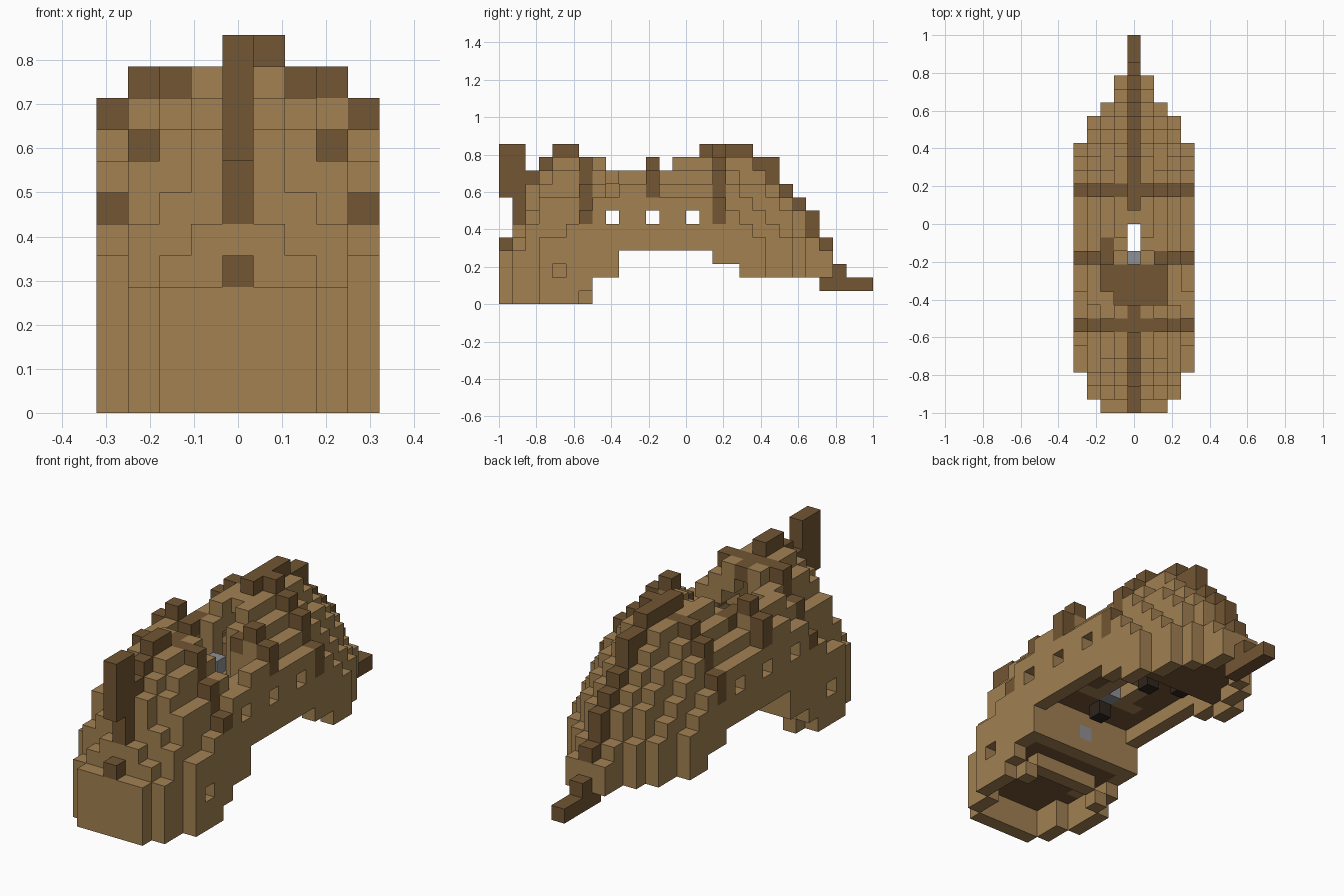
import bpy, bmesh
from mathutils import Vector

cube = bpy.data.objects.get("Cube")
if cube:
    bpy.data.objects.remove(cube, do_unlink=True)

UNIT = 1 / 14          # edge length of one block


def make_material(name, colour):
    mat = bpy.data.materials.new(name)
    mat.use_nodes = True
    mat.diffuse_color = (*colour, 1)
    bsdf = next(n for n in mat.node_tree.nodes if n.type == 'BSDF_PRINCIPLED')
    bsdf.inputs["Base Color"].default_value = (*colour, 1)
    bsdf.inputs["Roughness"].default_value = 0.9
    return mat


light_wood = make_material("light_wood", (0.36, 0.218, 0.084))
dark_wood = make_material("dark_wood", (0.17, 0.093, 0.033))
blackened_wood = make_material("blackened_wood", (0.03, 0.018, 0.012))
grey_metal = make_material("grey_metal", (0.27, 0.28, 0.30))

# Height profile along the length for each distance from the centre line:
# first station, then the heights in blocks
PROFILES = [
    (0, [5, 12, 10, 11, 12, 12, 11, 11, 0, 0, 0, 0, 0, 0, 11, 12, 12, 12, 12,
         11, 11, 9, 8, 7, 5, 3, 2, 2]),
    (0, [4, 6, 9, 10, 11, 11, 11, 11, 0, 0, 0, 6, 10, 11, 11, 11, 11, 11, 11,
         10, 9, 8, 7, 5, 4]),
    (0, [4, 5, 7, 9, 10, 10, 11, 10, 10, 0, 0, 10, 10, 10, 10, 10, 11, 10, 9,
         9, 8, 7, 5]),
    (1, [4, 6, 8, 8, 8, 9, 9, 10, 10, 10, 11, 9, 9, 9, 9, 10, 9, 8, 7, 6, 5]),
    (3, [5, 5, 6, 7, 8, 8, 9, 9, 10, 8, 8, 8, 8, 8, 7, 6, 5]),
]


def inside(i, j):
    if abs(i) > 4:
        return False
    start, heights = PROFILES[abs(i)]
    return start <= j < start + len(heights)


def top(i, j):
    if not inside(i, j) or (i, j) == (2, 8):
        return 0
    start, heights = PROFILES[abs(i)]
    height = heights[j - start]
    if (i, j) == (1, 16):
        return height + 1
    # One side of the cockpit opening is lower
    return height - 2 if i == 3 and 8 <= j <= 10 else height


def bottom(j):
    if j > 24:
        return 1
    return 0 if j < 7 else 2 if j < 9 else 4 if j < 16 else 3 if j < 18 else 2


def deck_level(j):
    return 2 if j < 8 else 5 if j < 18 else 3


def is_open(i, j):
    return inside(i, j) and top(i, j) == 0


def shell_floor(i, j):
    # Lowest block of the thin shell, so that steps between columns close
    around = [(i + 1, j), (i - 1, j), (i, j + 1), (i, j - 1)]
    tops = [top(*c) for c in around if not is_open(*c)]
    return max(bottom(j), min(tops + [top(i, j)]) - 1)


def is_dark(i, j, k):
    if i == 0 and (k >= top(1, j) or k == top(0, j) - 1) and j != 14:
        return True                                   # ridge and tail
    if (i, j) == (-2, 12):
        return k > 7
    if j in (6, 16) or (j == 11 and abs(i) > 1):      # cross ribs
        outer = top(abs(i) + 1, j) if abs(i) < 4 else top(i, j) - (1 if j == 6 else 2)
        return k >= min(outer, top(i, j) - 1)
    return False


hull, ridge_and_ribs, deck = set(), set(), set()
for i in range(-4, 5):
    for j in range(28):
        if not inside(i, j):
            continue
        # Outer shell
        if not is_open(i, j):
            for k in range(shell_floor(i, j), top(i, j)):
                (ridge_and_ribs if is_dark(i, j, k) else hull).add((i, j, k))
        # Inner deck, with a light rim around its hatch
        cell = (i, j, deck_level(j))
        if 0 < j < 23 and cell not in hull and (is_open(i, j) or top(i, j) > cell[2]):
            (hull if abs(i) < 2 and 11 <= j <= 14 else deck).add(cell)

# Bulkhead below the deck, and the step in front of it
hull |= {(i, 8, k) for i in range(-3, 4) for k in (2, 3, 4)}
hull |= {(i, 6, 1) for i in range(-2, 3)}
# Front horn and root of the tail
ridge_and_ribs |= {(0, 0, k) for k in range(8, 12)} | {(0, 24, 1)}
# Pegs under the deck
pegs = {(0, 10, 4), (0, 15, 4), (-2, 16, 4)}
# Metal blocks in the cockpit, the hatch and the bulkhead
metal = {(0, 11, 7), (0, 11, 5), (0, 8, 3)}
hull -= metal

# Recesses low on the sides, backed by an inner block
for side in (-1, 1):
    for j, k in ((4, 2), (6, 0)):
        hull.discard((4 * side, j, k))
        hull.add((3 * side, j, k))
deck -= hull

parts = [hull, ridge_and_ribs, deck, pegs, metal]
for part in parts:
    # Windows right through, and the hatch in the deck
    part -= {(i, j, 6) for i in range(-4, 5) for j in (8, 11, 14)}
    part -= {(0, j, k) for j in (12, 13) for k in range(12)}
everything = set().union(*parts)

AXES = [Vector(a) for a in ((1, 0, 0), (0, 1, 0), (0, 0, 1))]


def build(name, cells, mat):
    bm = bmesh.new()
    for cell in sorted(cells):
        centre = Vector(cell) + Vector((0, 0.5, 0.5))
        for a in range(3):
            for sign in (-1, 1):
                normal = AXES[a] * sign
                if tuple(int(c + n) for c, n in zip(cell, normal)) in everything:
                    continue
                u, v = AXES[(a + 1) % 3] / 2, AXES[(a + 2) % 3] * sign / 2
                mid = centre + normal / 2
                ring = (mid - u - v, mid + u - v, mid + u + v, mid - u + v)
                bm.faces.new([bm.verts.new((p - Vector((0, 14, 0))) * UNIT)
                              for p in ring])
    bmesh.ops.remove_doubles(bm, verts=bm.verts, dist=UNIT / 100)
    mesh = bpy.data.meshes.new(name)
    bm.to_mesh(mesh)
    bm.free()
    mesh.materials.append(mat)
    obj = bpy.data.objects.new(name, mesh)
    bpy.context.collection.objects.link(obj)


build("hull", hull, light_wood)
build("ridge_and_ribs", ridge_and_ribs, dark_wood)
build("inner_deck", deck, dark_wood)
build("deck_pegs", pegs, blackened_wood)
build("metal_blocks", metal, grey_metal)
